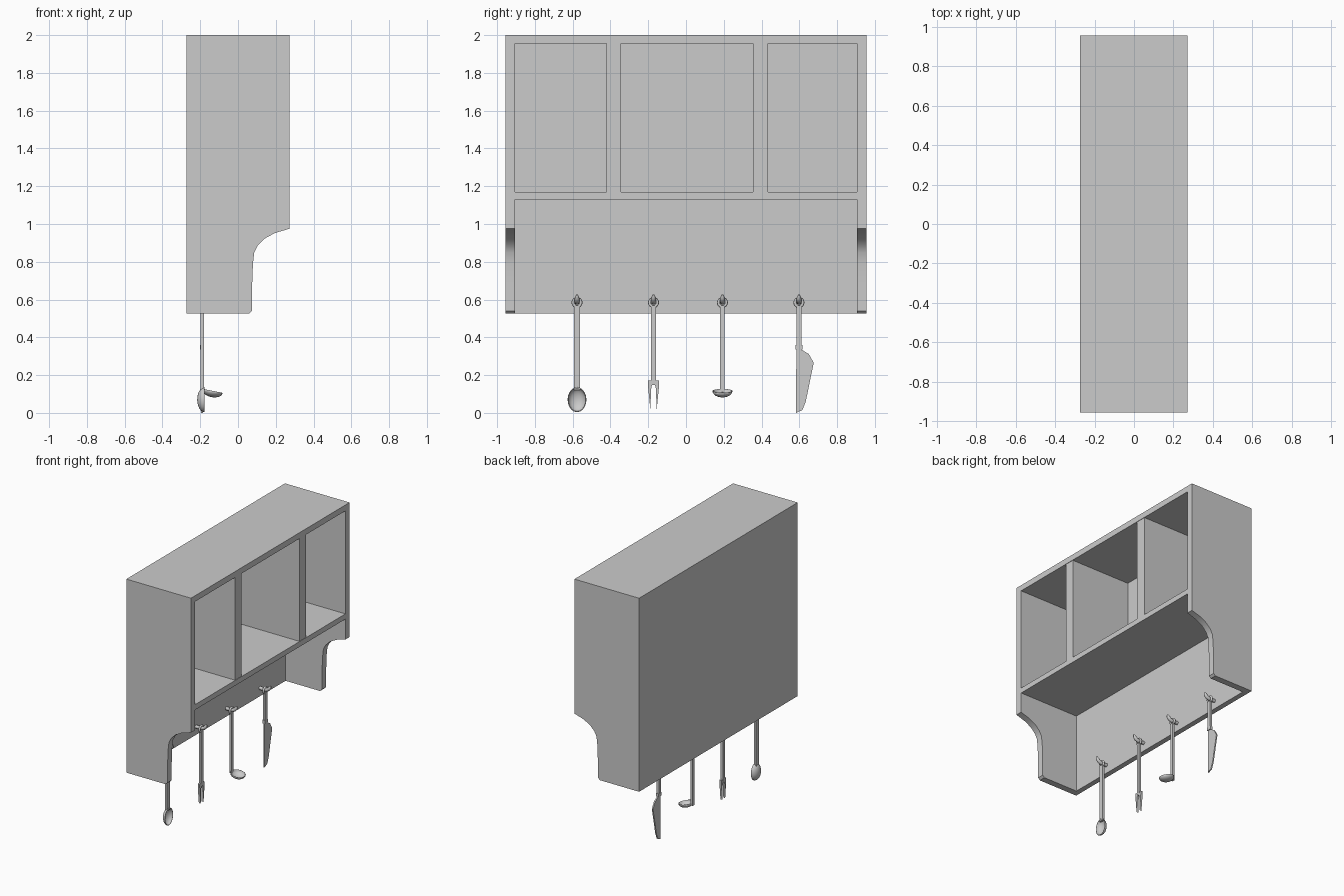
import bpy, bmesh, math
from mathutils import Matrix, Vector

if "Cube" in bpy.data.objects:
    bpy.data.objects.remove(bpy.data.objects["Cube"], do_unlink=True)

grey = bpy.data.materials.new("plain grey")
grey.use_nodes = True
COLOUR = (0.6, 0.6, 0.6, 1)
grey.diffuse_color = COLOUR
grey.node_tree.nodes["Principled BSDF"].inputs["Base Color"].default_value = COLOUR


def finish(name, bm, smooth=True):
    bmesh.ops.recalc_face_normals(bm, faces=bm.faces)
    mesh = bpy.data.meshes.new(name)
    bm.to_mesh(mesh)
    bm.free()
    mesh.materials.append(grey)
    ob = bpy.data.objects.new(name, mesh)
    bpy.context.collection.objects.link(ob)
    if smooth:
        select(ob)
        bpy.ops.object.shade_smooth_by_angle(angle=math.radians(35))
    return ob


def select(ob):
    bpy.ops.object.select_all(action='DESELECT')
    ob.select_set(True)
    bpy.context.view_layer.objects.active = ob


def box(name, x0, x1, y0, y1, z0, z1):
    bm = bmesh.new()
    bmesh.ops.create_cube(bm, size=1)
    for v in bm.verts:
        v.co = ((x0, x1)[v.co.x > 0], (y0, y1)[v.co.y > 0], (z0, z1)[v.co.z > 0])
    return finish(name, bm, False)


def prism(name, points, sweep):
    """Extrude a flat outline along the sweep vector."""
    bm = bmesh.new()
    face = bm.faces.new([bm.verts.new(p) for p in points])
    out = bmesh.ops.extrude_face_region(bm, geom=[face])
    bmesh.ops.translate(bm, vec=sweep,
                        verts=[g for g in out["geom"] if isinstance(g, bmesh.types.BMVert)])
    return finish(name, bm)


def flat_tool(name, y, outline, thick=0.016):
    return prism(name, [(UX - thick / 2, y + a, b) for a, b in outline], Vector((thick, 0, 0)))


def bowl(name, centre, size, angle):
    """Thin open half ellipsoid, tilted about the y axis."""
    bm = bmesh.new()
    bmesh.ops.create_uvsphere(bm, u_segments=20, v_segments=12, radius=1)
    bmesh.ops.delete(bm, geom=[v for v in bm.verts if v.co.z > 0.01], context='VERTS')
    bm.transform(Matrix.Translation(centre) @ Matrix.Rotation(angle, 4, 'Y')
                 @ Matrix.Diagonal((*size, 1)))
    ob = finish(name, bm)
    shell = ob.modifiers.new("shell", 'SOLIDIFY')
    shell.thickness = 0.004
    shell.offset = -1
    return ob


# Cabinet: one solid with the side outline, hollowed above and below the shelf
BACK, FRONT, HALF, INNER, BACK_IN = -0.273, 0.272, 0.955, 0.905, -0.233
side = [(BACK, 0.525), (0.058, 0.525), (0.074, 0.54), (0.075, 0.68), (0.079, 0.79),
        (0.086, 0.85), (0.104, 0.885), (0.14, 0.922), (0.195, 0.952), (FRONT, 0.975),
        (FRONT, 2.0), (BACK, 2.0)]
cabinet = prism("cabinet", [(x, -HALF, z) for x, z in side], Vector((0, 2 * HALF, 0)))
for z0, z1 in ((1.17, 1.955), (0.4, 1.13)):
    cutter = box("hollow_cutter", BACK_IN, 0.4, -INNER, INNER, z0, z1)
    cutter.hide_render = True
    cut = cabinet.modifiers.new("hollow", 'BOOLEAN')
    cut.operation = 'DIFFERENCE'
    cut.solver = 'EXACT'
    cut.object = cutter
    select(cabinet)
    bpy.ops.object.modifier_apply(modifier=cut.name)
    bpy.data.objects.remove(cutter, do_unlink=True)

# Upright dividers
for name, y0, y1 in (("right_divider", -0.42, -0.345), ("left_divider", 0.355, 0.435)):
    box(name, BACK_IN, FRONT - 0.003, y0, y1, 1.17, 1.955)

# Hooks, hanging rings and handles
UX = -0.19
tools = (("spoon", -0.577, 0.033, 0.12), ("fork", -0.172, 0.026, 0.16),
         ("ladle", 0.193, 0.024, 0.11), ("knife", 0.598, 0.028, 0.34))
for name, y, width, bottom in tools:
    curve = bpy.data.curves.new(name + "_hook", 'CURVE')
    curve.dimensions = '3D'
    curve.bevel_depth = 0.013
    curve.bevel_resolution = 2
    curve.use_fill_caps = True
    spline = curve.splines.new('POLY')
    path = ((BACK_IN - 0.005, 0.588, 1), (-0.185, 0.586, 1), (-0.165, 0.594, 1),
            (-0.15, 0.61, 0.9), (-0.144, 0.625, 0.4))
    spline.points.add(len(path) - 1)
    for point, (x, z, r) in zip(spline.points, path):
        point.co = (x, y, z, 1)
        point.radius = r
    curve.materials.append(grey)
    bpy.context.collection.objects.link(bpy.data.objects.new(name + "_hook", curve))

    bpy.ops.mesh.primitive_torus_add(major_segments=20, minor_segments=8, major_radius=0.021,
                                     minor_radius=0.008, location=(UX, y, 0.584),
                                     rotation=(0, math.pi / 2, 0))
    ring = bpy.context.object
    ring.name = name + "_ring"
    ring.data.materials.append(grey)
    bpy.ops.object.shade_smooth()
    box(name + "_handle", UX - 0.009, UX + 0.009, y - width / 2, y + width / 2, bottom, 0.568)

# Spoon and ladle bowls
bowl("spoon_bowl", Vector((-0.178, -0.577, 0.07)), (0.066, 0.05, 0.038), math.pi / 2)
bowl("ladle_bowl", Vector((-0.135, 0.193, 0.116)), (0.055, 0.053, 0.033), 0.2)

# Two-pronged fork head
half = [(0.03, 0.172), (0.028, 0.13), (0.017, 0.02), (0.012, 0.13), (0.008, 0.148)]
fork = half + [(-a, b) for a, b in reversed(half)]
flat_tool("fork_head", -0.172, fork)

# Knife blade with its collar
flat_tool("knife_collar", 0.598, [(-0.018, 0.36), (0.018, 0.36), (0.018, 0.335), (-0.018, 0.335)], 0.02)
flat_tool("knife_blade", 0.598, [(-0.014, 0.345), (0.018, 0.332), (0.052, 0.312), (0.078, 0.265),
                                 (0.036, 0.06), (0.018, 0.015), (-0.015, 0.0)], 0.01)
